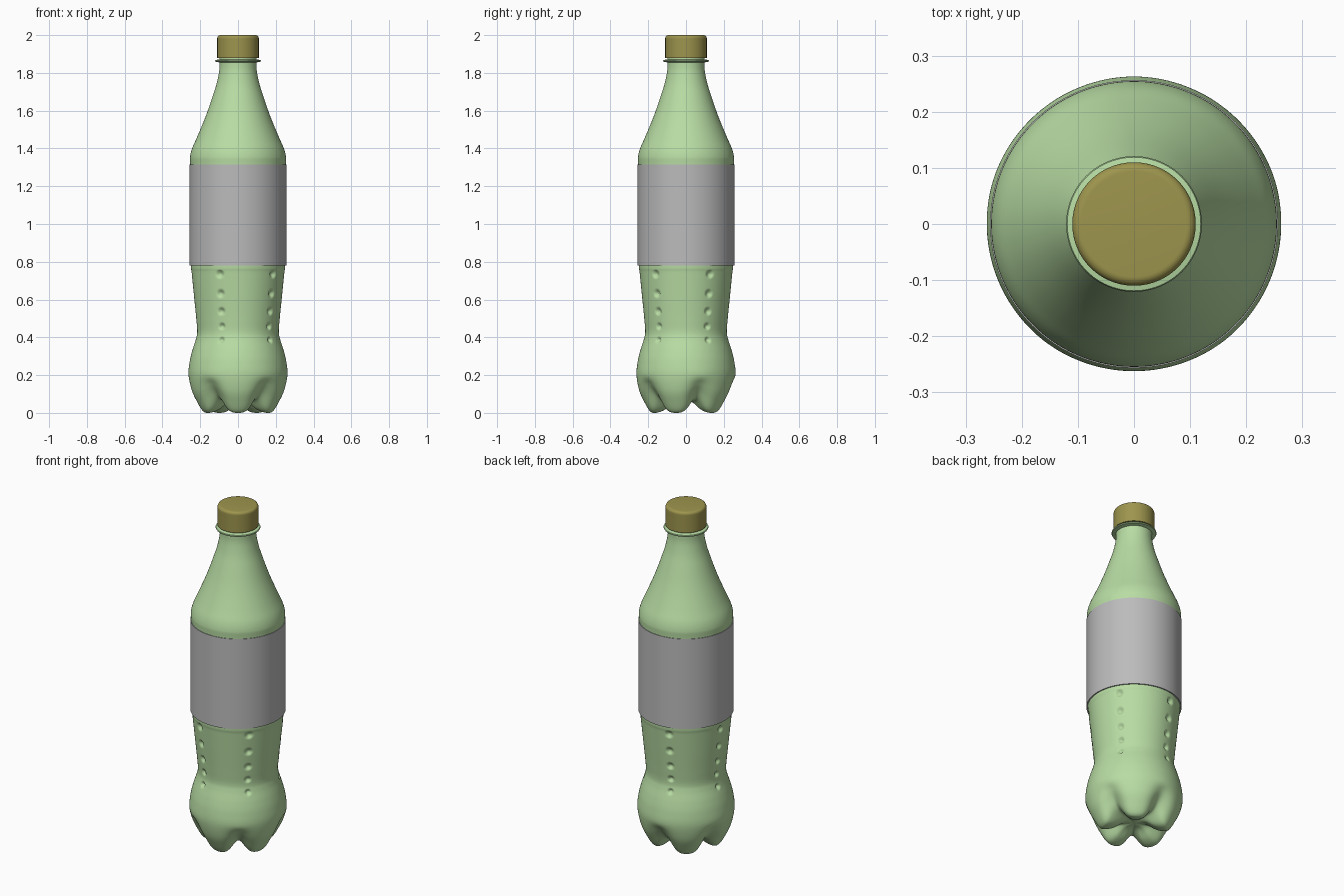
import bpy, bmesh, math
from mathutils import Vector

if "Cube" in bpy.data.objects:
    bpy.data.objects.remove(bpy.data.objects["Cube"])


def material(name, rgb):
    m = bpy.data.materials.new(name)
    m.diffuse_color = (*rgb, 1)
    m.use_nodes = True
    m.node_tree.nodes["Principled BSDF"].inputs["Base Color"].default_value = m.diffuse_color
    return m


GREEN = material("pale green", (0.48, 0.72, 0.37))
GREY = material("label grey", (0.50, 0.50, 0.50))
OLIVE = material("olive cap", (0.34, 0.30, 0.075))


def smooth_path(points, counts):
    """Catmull-Rom curve through (r, z) points, counts[i] steps per span."""
    p = [Vector(q) for q in points]
    p = [p[0] * 2 - p[1]] + p + [p[-1] * 2 - p[-2]]
    out = []
    for i, n in enumerate(counts):
        a, b, c, d = p[i:i + 4]
        for k in range(n):
            t = k / n
            out.append(0.5 * (2 * b + (c - a) * t + (2 * a - 5 * b + 4 * c - d) * t * t
                              + (3 * b - a - 3 * c + d) * t ** 3))
    out.append(p[-2])
    return out


def ring_mesh(name, rows, seg, mat, point, cap_start=False, cap_end=False, angle=35):
    """Lofts rings; point(row, angle) gives (radius, height)."""
    bm = bmesh.new()
    rings = []
    for row in rows:
        ring = []
        for j in range(seg):
            a = 2 * math.pi * j / seg
            r, z = point(row, a)
            ring.append(bm.verts.new((r * math.cos(a), r * math.sin(a), z)))
        rings.append(ring)
    for lo, hi in zip(rings, rings[1:]):
        for j in range(seg):
            k = (j + 1) % seg
            bm.faces.new((lo[j], lo[k], hi[k], hi[j]))
    if cap_start:
        bm.faces.new(rings[0][::-1])
    if cap_end:
        bm.faces.new(rings[-1])
    me = bpy.data.meshes.new(name)
    bm.to_mesh(me)
    bm.free()
    me.materials.append(mat)
    ob = bpy.data.objects.new(name, me)
    bpy.context.collection.objects.link(ob)
    bpy.ops.object.select_all(action='DESELECT')
    bpy.context.view_layer.objects.active = ob
    ob.select_set(True)
    bpy.ops.object.shade_smooth_by_angle(angle=math.radians(angle))
    return ob


def lathe(name, rows, mat, **kw):
    return ring_mesh(name, rows, 96, mat, lambda row, a: row, **kw)


# Profiles of the body: through a foot, and through a groove between feet
foot = [(.004, .06), (.06, .052), (.115, .015), (.16, .0), (.19, .008), (.222, .06), (.248, .12), (.262, .2)]
groove = [(.004, .06), (.06, .062), (.11, .064), (.15, .07), (.178, .085), (.206, .115), (.237, .155), (.262, .2)]
upper = [(.256, .27), (.242, .33), (.223, .39), (.216, .43), (.221, .5), (.233, .62), (.245, .74),
         (.25, .79), (.252, 1.0), (.253, 1.3), (.254, 1.355), (.243, 1.4), (.221, 1.45), (.187, 1.53),
         (.16, 1.6), (.133, 1.68), (.114, 1.74), (.101, 1.8), (.098, 1.83), (.098, 1.86)]
full = foot + upper
counts = []
for (r0, z0), (r1, z1) in zip(full, full[1:]):
    length = math.hypot(r1 - r0, z1 - z0)
    fine = .006 if .33 <= z0 < .78 else (.01 if z0 < .3 else .025)
    counts.append(max(2, math.ceil(length / fine)))
rows = list(zip(smooth_path(full, counts), smooth_path(groove + upper, counts)))

# Five columns of round dents on the waist: height, radius
DENTS = [(.735, .024), (.632, .023), (.538, .022), (.458, .020), (.385, .018)]
STEP = math.radians(72)


def wrap(a, start):
    """Signed angle to the nearest of five evenly spaced directions."""
    return (a - start + STEP / 2) % STEP - STEP / 2


def body_point(row, a):
    f, g = row
    w = math.exp(-(wrap(a, math.radians(-54)) / .27) ** 2)
    r, z = f.lerp(g, w)
    if .34 < z < .78:
        arc = wrap(a, math.radians(-41)) * r
        for h, size in DENTS:
            q = (arc * arc + (z - h) ** 2) / size ** 2
            if q < 1:
                r -= .014 * (1 - q) ** 1.3
    return r, z


ring_mesh("bottle_body", rows, 240, GREEN, body_point, cap_start=True, angle=60)

# Neck with its support ring
lathe("neck_ring", [(.097, 1.855), (.119, 1.859), (.121, 1.863), (.119, 1.868), (.099, 1.872), (.099, 1.90)], GREEN)

# Label sleeve
lathe("label", [(.250, .78), (.2565, .78), (.2565, 1.315), (.250, 1.315)], GREY)

# Screw cap with rounded top edge
cap = [(.098, 1.878), (.110, 1.878), (.110, 1.978)]
cap += [(.094 + .016 * math.cos(t), 1.984 + .016 * math.sin(t))
        for t in [math.radians(15 * i) for i in range(7)]]
lathe("screw_cap", cap, OLIVE, cap_start=True, cap_end=True)
